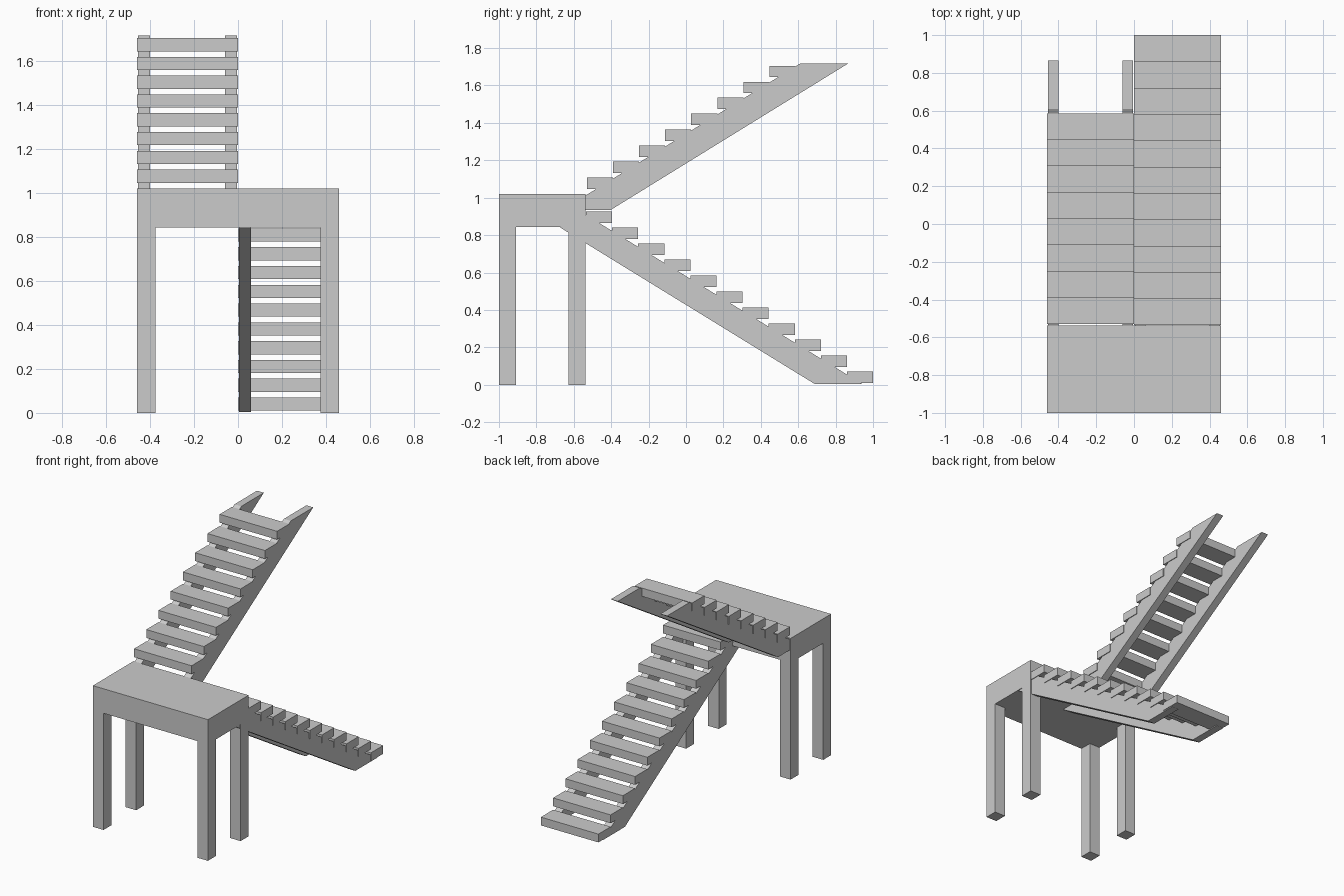
import bpy, bmesh

if "Cube" in bpy.data.objects:
    bpy.data.objects.remove(bpy.data.objects["Cube"])

RUN, RISE = 0.1395, 0.0855      # step going and rise
HALF = 0.46                     # half of the total width


def finish(name, bm):
    bmesh.ops.recalc_face_normals(bm, faces=bm.faces)
    mesh = bpy.data.meshes.new(name)
    bm.to_mesh(mesh)
    bm.free()
    obj = bpy.data.objects.new(name, mesh)
    bpy.context.collection.objects.link(obj)
    return obj


def prism(name, profile, x0, x1):
    """Extrude a (y, z) profile from x0 to x1."""
    bm = bmesh.new()
    face = bm.faces.new([bm.verts.new((x0, y, z)) for y, z in profile])
    new = bmesh.ops.extrude_face_region(bm, geom=[face])["geom"]
    verts = [v for v in new if isinstance(v, bmesh.types.BMVert)]
    bmesh.ops.translate(bm, verts=verts, vec=(x1 - x0, 0, 0))
    return finish(name, bm)


def box(name, x0, x1, y0, y1, z0, z1):
    return prism(name, [(y0, z0), (y1, z0), (y1, z1), (y0, z1)], x0, x1)


# Landing platform and its four legs
box("landing", -HALF, HALF, -1.0, -0.537, 0.843, 1.02)
for side, x in (("left", -HALF), ("right", HALF - 0.085)):
    for end, y in (("front", -1.0), ("back", -0.627)):
        box(f"{end}_{side}_leg", x, x + 0.085, y, y + 0.09, 0, 0.85)

# Lower flight: stringers running down towards the back, with 11 treads
lower = [(0.69, 0.003), (0.945, 0.003), (-0.54, 0.911), (-0.67, 0.911), (-0.67, 0.839)]
for side, x in (("left", 0.005), ("right", 0.40)):
    prism(f"lower_{side}_stringer", lower, x, x + 0.055)
for i in range(11):
    y, z = 1.0 - i * RUN, 0.01 + i * RISE
    box(f"lower_tread_{i + 1}", 0, HALF, y - RUN, y, z, z + 0.06)

# Upper flight: stringers rising from the landing's back edge, with 8 treads
upper = [(-0.537, 0.935), (-0.402, 0.935), (0.866, 1.717), (0.61, 1.717), (-0.537, 1.012)]
for side, x in (("left", -0.455), ("right", -0.06)):
    prism(f"upper_{side}_stringer", upper, x, x + 0.055)
for i in range(8):
    y, z = -0.53 + i * RUN, 1.047 + i * RISE
    box(f"upper_tread_{i + 1}", -HALF, 0, y, y + RUN, z, z + 0.06)
